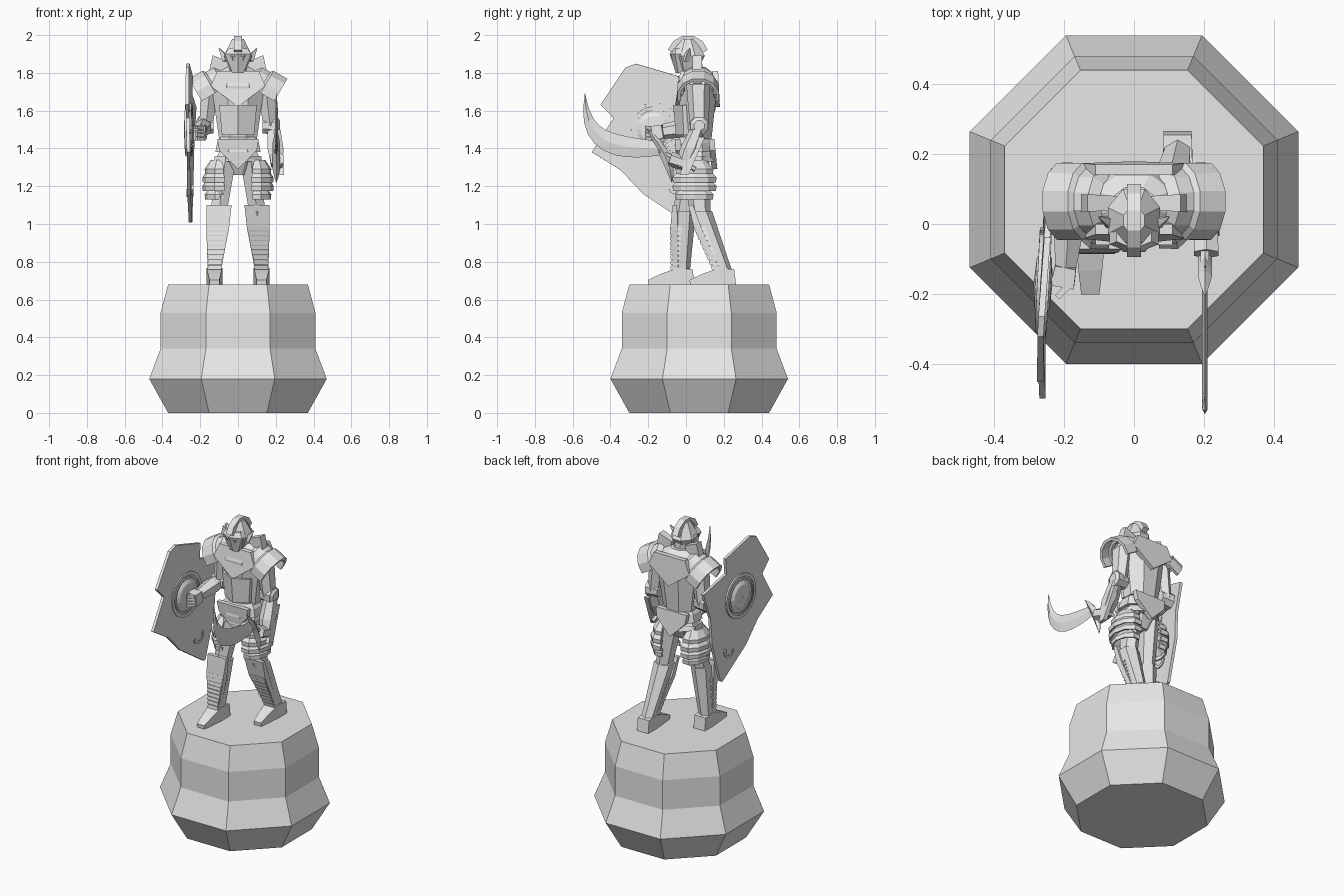
import bpy, bmesh
from math import sin, cos, pi, radians
from mathutils import Vector, Matrix

cube = bpy.data.objects.get("Cube")
if cube:
    bpy.data.objects.remove(cube)

grey = bpy.data.materials.new("stone_grey")
grey.use_nodes = True
grey.diffuse_color = (0.8, 0.8, 0.8, 1)
grey.node_tree.nodes["Principled BSDF"].inputs["Base Color"].default_value = grey.diffuse_color


def finish(name, verts, faces, thickness=0):
    bm = bmesh.new()
    corners = [bm.verts.new(v) for v in verts]
    for face in faces:
        bm.faces.new([corners[i] for i in face])
    bmesh.ops.recalc_face_normals(bm, faces=bm.faces)
    mesh = bpy.data.meshes.new(name)
    bm.to_mesh(mesh)
    bm.free()
    mesh.materials.append(grey)
    part = bpy.data.objects.new(name, mesh)
    bpy.context.collection.objects.link(part)
    if thickness:
        solid = part.modifiers.new("thickness", 'SOLIDIFY')
        solid.thickness, solid.offset = thickness, 0


def bridge(rows, n, closed=True):
    return [(r * n + i, r * n + (i + 1) % n, (r + 1) * n + (i + 1) % n, (r + 1) * n + i)
            for r in range(rows - 1) for i in range(n if closed else n - 1)]


def caps(rows, n):
    last = (rows - 1) * n
    return [tuple(range(n)), tuple(range(last, last + n))]


def loft(name, rings, sides=8):
    """Solid through rings (centre, half width, half depth); steep parts get level rings."""
    run = rings[-1][0] - rings[0][0]
    if abs(run.z) > 2 * run.xy.length:
        run = Vector((0, 0, run.z))
    turn = run.to_track_quat('Z', 'Y')
    reach = 1 / cos(pi / sides)
    angles = [(i + 0.5) * 2 * pi / sides for i in range(sides)]
    verts = [centre + turn @ Vector((width * reach * cos(a), depth * reach * sin(a), 0))
             for centre, width, depth in rings for a in angles]
    finish(name, verts, bridge(len(rings), sides) + caps(len(rings), sides))


def stack(name, y, ratio, levels, sides=8):
    """Central upright part from (height, half width) levels."""
    loft(name, [(Vector((0, y, z)), width, width * ratio) for z, width in levels], sides)


def taper(name, start, end, start_width, end_width, sides=6, ratio=1):
    """Limb segment between two joints."""
    loft(name, [(Vector(start), start_width, start_width * ratio),
                (Vector(end), end_width, end_width * ratio)], sides)


def shell(name, profile, centre, middle, axis, arc=360, sides=8, squash=1, thickness=0.01):
    """Curved plate: profile (radius, height) swept round the axis, centred on the middle direction."""
    x, z = Vector(middle).normalized(), Vector(axis).normalized()
    frame = Matrix((x, z.cross(x), z)).transposed()
    angles = [radians(arc) * (i / sides - 0.5) for i in range(sides + 1)]
    verts = [Vector(centre) + frame @ Vector((r * cos(a), r * squash * sin(a), h))
             for r, h in profile for a in angles]
    finish(name, verts, bridge(len(profile), sides + 1, False), thickness)


def sweep(name, x, bulge, stations):
    """Diamond-section strip through stations (y, z, half width) in a fore-and-aft plane."""
    verts = []
    for i, (y, z, width) in enumerate(stations):
        before, after = stations[max(i - 1, 0)], stations[min(i + 1, len(stations) - 1)]
        along = Vector((after[0] - before[0], after[1] - before[1])).normalized()
        side = Vector((0, -along.y, along.x)) * width
        lift = Vector((min(bulge, width), 0, 0))
        centre = Vector((x, y, z))
        verts += [centre + side, centre + lift, centre - side, centre - lift]
    finish(name, verts, bridge(len(stations), 4) + caps(len(stations), 4))


def plate(name, half, y, slope):
    """Symmetric plate from half an (x, z) outline ending on the centre line; it leans by slope."""
    outline = half + [(-x, z) for x, z in reversed(half) if x]
    n, top = len(outline), half[0][1]
    verts = [(x, y + slope * (top - z) + depth, z) for depth in (0, 0.03) for x, z in outline]
    finish(name, verts, bridge(2, n) + caps(2, n))


# Pedestal
stack("pedestal", 0.07, 1, [(0, 0.37), (0.18, 0.47), (0.34, 0.41), (0.53, 0.41), (0.68, 0.37)])
floor = 0.68

# Head
stack("helmet", 0.01, 1.2, [(1.8, 0.035), (1.89, 0.075), (1.98, 0.03)])
stack("visor", -0.03, 0.7, [(1.8, 0.03), (1.9, 0.07), (1.93, 0.05)], 6)
shell("helmet_crest", [(0.095, -0.02), (0.095, 0.02)], (0, 0.01, 1.89), (0, 0, 1), (1, 0, 0), 150, 5, 1, 0.03)
stack("neck", 0.04, 1, [(1.74, 0.05), (1.87, 0.045)])

# Torso and waist
stack("torso", 0.06, 0.75, [(1.45, 0.1), (1.73, 0.14), (1.8, 0.11), (1.83, 0.06)])
stack("belly_plate", 0.03, 0.85, [(1.47, 0.085), (1.63, 0.1)], 6)
stack("belt", 0.045, 0.85, [(1.38, 0.12), (1.43, 0.11), (1.46, 0.09)])
stack("hip_guard", 0.05, 0.8, [(1.33, 0.125), (1.38, 0.1)])
stack("pelvis", 0.045, 0.8, [(1.26, 0.05), (1.34, 0.1)])
chest = [(0.11, 1.81), (0.145, 1.73), (0, 1.62)]
fauld = [(0.11, 1.45), (0.1, 1.39), (0, 1.29)]
plate("breastplate", chest, -0.03, -0.15)
plate("backplate", chest, 0.14, 0.05)
plate("front_fauld", fauld, -0.06, 0.1)
plate("rear_fauld", fauld, 0.12, 0.1)

for s, side in ((-1, "right"), (1, "left")):
    # Helmet horn
    taper(side + "_helmet_horn", (s * 0.06, 0, 1.87), (s * 0.1, 0.02, 1.93), 0.018, 0.002, 4)

    # Shoulder armour in two overlapping arched layers
    for layer, radius in enumerate((0.09, 0.105)):
        h = layer * 0.06
        shell(f"{side}_pauldron_{layer}", [(radius - 0.025, h - 0.02), (radius, h), (radius, h + 0.08)],
              (s * 0.085, 0.065, 1.745), (s, 0, 1.7), (s * 1.7, 0, -1), 210, 7, 1, 0.018)
    taper(side + "_collar_plate", (s * 0.06, 0.06, 1.8), (s * 0.15, 0.06, 1.82), 0.02, 0.025, 4, 3)

    # Upper arm and elbow
    shoulder, elbow = Vector((s * 0.145, 0.065, 1.74)), Vector((s * 0.17, 0.07, 1.52))
    taper(side + "_upper_arm", elbow, shoulder, 0.036, 0.046, 6, 1.2)
    bend = Vector((s * 0.04, 0, 0))
    taper(side + "_elbow", elbow - bend, elbow + bend, 0.04, 0.05, 8)
    taper(side + "_elbow_cap", elbow + bend, elbow + bend * 1.3, 0.045, 0.028, 8)

    # Layered thigh plates
    for k in range(4):
        radius, z = 0.085 - 0.006 * (k - 1.5) ** 2, 1.335 - 0.045 * k
        shell(f"{side}_tasset_{k}", [(radius - 0.03, z), (radius, z - 0.045), (radius - 0.002, z - 0.07)],
              (s * 0.1, 0.045, 0), (s, 0, 0), (0, 0, 1), 220, 6, 1.4)

    # Leg: the right one is forward, the left one trails
    hip = Vector((s * 0.065, 0.045, 1.36))
    knee = Vector((s * 0.1, -0.01 if s < 0 else 0.075, 1.07))
    ankle = Vector((s * 0.125, -0.02 if s < 0 else 0.2, 0.76))
    front = Vector((0, -0.05, 0))
    taper(side + "_thigh", knee, hip, 0.042, 0.058, 6, 1.15)
    taper(side + "_shin", ankle, knee, 0.036, 0.054)
    loft(side + "_greave", [(ankle + front * 0.7, 0.036, 0.014), (ankle.lerp(knee, 0.7) + front, 0.06, 0.02),
                            (knee + front + Vector((0, 0, 0.03)), 0.066, 0.012)], 4)
    for k in range(9):
        low, high = (ankle.lerp(knee, (k + up) / 12) + front * 0.8 for up in (0, 0.8))
        width = 0.038 + 0.002 * k
        taper(f"{side}_shin_scale_{k}", low, high, width, width - 0.004, 4, 0.6)

    # Foot, from heel to toe
    heel = ankle.y + 0.06
    loft(side + "_foot", [(Vector((ankle.x, heel - back, floor + height)), 0.02 + height / 2, height)
                          for back, height in ((0, 0.04), (0.08, 0.044), (0.17, 0.028), (0.24, 0.012))], 4)
    taper(side + "_ankle_cuff", ankle + front * 0.2 - Vector((0, 0, 0.03)), ankle, 0.042, 0.036)

# Left forearm and sword hand
left_elbow, left_wrist = Vector((0.19, 0.06, 1.5)), Vector((0.207, -0.02, 1.3))
outward = Vector((0.025, 0.01, -0.04))
loft("left_forearm", [(left_wrist, 0.03, 0.03), (left_wrist.lerp(left_elbow, 0.5), 0.042, 0.045),
                      (left_elbow, 0.035, 0.035)], 6)
taper("left_forearm_plate", left_wrist + outward, left_elbow + outward, 0.012, 0.015, 4, 2)
taper("left_hand", left_wrist + Vector((0, 0.01, 0.02)), left_wrist + Vector((0, -0.065, 0.045)), 0.032, 0.035)

# Right forearm and shield hand
right_elbow, right_wrist = Vector((-0.18, 0.08, 1.52)), Vector((-0.195, -0.12, 1.49))
loft("right_forearm", [(right_elbow, 0.035, 0.035), (right_elbow.lerp(right_wrist, 0.4), 0.044, 0.044),
                       (right_wrist, 0.03, 0.034)], 6)
knuckles = right_wrist + Vector((-0.01, -0.055, -0.01))
taper("right_hand", right_wrist, knuckles, 0.03, 0.034, 4, 1.15)
for k in range(4):
    base = knuckles + Vector((0.02, 0, 0.03 - 0.02 * k))
    taper(f"right_finger_{k}", base, base + Vector((-0.035, -0.035, 0)), 0.009, 0.008, 4)

# Sword: grip, swept guard and curved blade
sword_x = 0.203
taper("sword_grip", (sword_x, 0.05, 1.29), (sword_x, -0.14, 1.39), 0.012, 0.012)
spread = [i / 4 - 1 for i in range(9)]
sweep("sword_guard", sword_x, 0.02,
      [(-0.11 - 0.065 * f - 0.03 * f * f, 1.36 + 0.14 * f, 0.026 - 0.024 * f * f) for f in spread])
steps = [i / 10 for i in range(11)]
sweep("sword_blade", sword_x, 0.008,
      [(-0.12 - 0.415 * sin(f * pi / 2), 1.4 + 0.29 * f ** 3, 0.001 + 0.054 * sin(pi * (0.2 + 0.8 * f))) for f in steps])


# Shield: tilted and slightly bowed, with notches and side spikes
def on_shield(across, up):
    tilt = radians(20)
    y = across * cos(tilt) - up * sin(tilt)
    z = across * sin(tilt) + up * cos(tilt)
    return Vector((-0.26 + 0.05 * y + 0.12 * across ** 2, y - 0.17, z + 1.5))


rows = [(0.36, 0.03), (0.22, 0.22), (0.13, 0.18), (0, 0.35), (-0.14, 0.24), (-0.3, 0.17), (-0.52, 0.01)]
finish("shield", [on_shield(width * f, up) for up, width in rows for f in (-1, -0.5, 0, 0.5, 1)],
       bridge(len(rows), 5, False), 0.018)
hub = on_shield(0, 0)
upward = on_shield(0, 1) - hub
outer_side = upward.cross(on_shield(0.01, 0) - hub)


def raised_ring(name, centre, outer, inner, arc):
    h = 0.016
    shell(name, [(inner, -h), (outer, -h), (outer, h), (inner, h)], centre, -upward, outer_side, arc, 24, 1, 0.003)


raised_ring("shield_outer_ring", hub, 0.14, 0.12, 360)
raised_ring("shield_inner_ring", hub, 0.11, 0.1, 360)
raised_ring("shield_crescent", on_shield(0, -0.33), 0.045, 0.03, 200)
for face in (-1, 1):
    shell(f"shield_boss_{face}", [(0.09, 0.008 * face), (0.07, 0.02 * face), (0.001, 0.025 * face)],
          hub, upward, outer_side, 360, 16, 1, 0.004)
